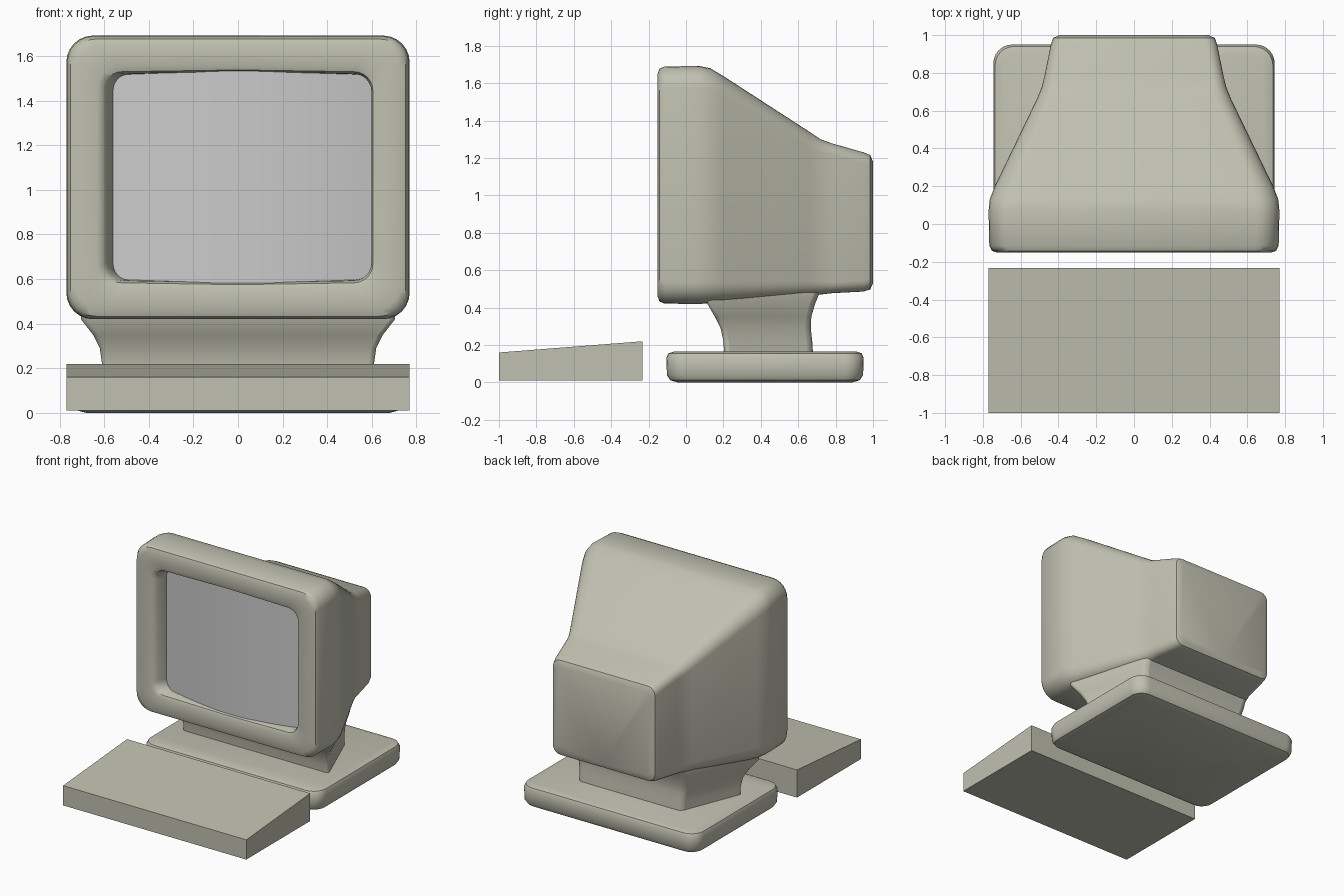
import bpy, bmesh
from math import cos, sin, pi, radians

if "Cube" in bpy.data.objects:
    bpy.data.objects.remove(bpy.data.objects["Cube"])

shell = bpy.data.materials.new("shell")
shell.diffuse_color = (0.53, 0.53, 0.44, 1)
shell.use_nodes = True
shell.node_tree.nodes["Principled BSDF"].inputs["Base Color"].default_value = shell.diffuse_color


def finish(name, bm, mat=shell, smooth=True):
    bmesh.ops.recalc_face_normals(bm, faces=bm.faces)
    me = bpy.data.meshes.new(name)
    bm.to_mesh(me)
    bm.free()
    ob = bpy.data.objects.new(name, me)
    bpy.context.collection.objects.link(ob)
    if mat:
        me.materials.append(mat)
    if smooth:
        bpy.ops.object.select_all(action='DESELECT')
        ob.select_set(True)
        bpy.context.view_layer.objects.active = ob
        bpy.ops.object.shade_smooth_by_angle(angle=radians(40))
    return ob


def rounded_rect(cx, hw, lo, hi, r, bow=0.0, n=6):
    """Rounded rectangle with optionally bowed long sides."""
    pts = []
    corners = [(1, hi - r), (-1, hi - r), (-1, lo + r), (1, lo + r)]
    for i, (s, cv) in enumerate(corners):
        for k in range(n + 1):
            a = pi / 2 * (i + k / n)
            pts.append((cx + s * (hw - r) + r * cos(a), cv + r * sin(a)))
        if i == 0:
            pts.append((cx, hi + bow))
        if i == 2:
            pts.append((cx, lo - bow))
    return pts


def loft(rings, cap_start=False, cap_end=False):
    bm = bmesh.new()
    loops = [[bm.verts.new(p) for p in ring] for ring in rings]
    for a, b in zip(loops, loops[1:]):
        for i in range(len(a)):
            j = (i + 1) % len(a)
            bm.faces.new((a[i], a[j], b[j], b[i]))
    if cap_start:
        bm.faces.new(loops[0])
    if cap_end:
        bm.faces.new(loops[-1])
    return bm


# Monitor housing, from the screen recess over the bezel to the back
# (y, centre x, half width, bottom, top, corner radius, bow)
housing = [
    (0.00, .02, .580, .600, 1.515, .07, .012),
    (-.06, .02, .580, .598, 1.517, .07, .012),
    (-.12, .004, .594, .593, 1.521, .08, .01),
    (-.143, 0, .605, .583, 1.530, .085, .008),
    (-.152, 0, .630, .560, 1.555, .10, .004),
    (-.152, 0, .725, .460, 1.650, .11, 0),
    (-.142, 0, .752, .433, 1.677, .12, 0),
    (-.115, 0, .766, .421, 1.689, .12, 0),
    (0.07, 0, .770, .420, 1.692, .12, 0),
    (0.13, 0, .764, .422, 1.680, .12, 0),
    (0.20, 0, .737, .428, 1.638, .11, 0),
    (0.66, 0, .515, .463, 1.340, .08, 0),
    (0.72, 0, .490, .470, 1.300, .07, 0),
    (0.78, 0, .475, .477, 1.278, .06, 0),
    (0.95, 0, .440, .486, 1.230, .06, 0),
    (0.985, 0, .428, .497, 1.215, .06, 0),
    (1.00, 0, .395, .530, 1.180, .05, 0),
]
finish("monitor_housing", loft(
    [[(u, y, v) for u, v in rounded_rect(*s)] for y, *s in housing], cap_end=True))

# Bulging screen glass
bm = bmesh.new()
cols = []
for i in range(25):
    t = i / 12 - 1
    y = -.055 - .075 * (1 - t * t)
    cols.append([bm.verts.new((.02 + .59 * t, y, z)) for z in (.582, 1.533)])
for a, b in zip(cols, cols[1:]):
    bm.faces.new((a[0], b[0], b[1], a[1]))
finish("screen", bm, mat=None)

# Flared neck: (z, front y, front half width, back y, back half width)
neck = [
    (.14, .205, .620, .680, .43), (.22, .200, .620, .675, .43),
    (.29, .185, .630, .667, .44), (.35, .155, .660, .670, .45),
    (.42, .115, .715, .690, .465), (.48, .105, .715, .715, .465),
]
ob = finish("neck", loft(
    [[(-xf, yf, z), (xf, yf, z), (xb, yb, z), (-xb, yb, z)] for z, yf, xf, yb, xb in neck]))
bev = ob.modifiers.new("round_corners", 'BEVEL')
bev.width = .03
bev.segments = 3
bev.limit_method = 'ANGLE'
bev.angle_limit = radians(45)

# Rounded slab foot: (z, half width, front y, back y, corner radius)
foot = [
    (.000, .680, -.045, .890, .08), (.012, .725, -.085, .930, .09),
    (.040, .742, -.102, .947, .10), (.130, .745, -.105, .950, .10),
    (.155, .735, -.095, .940, .10), (.165, .705, -.065, .910, .09),
]
finish("foot", loft(
    [[(u, v, z) for u, v in rounded_rect(0, *s)] for z, *s in foot], True, True))

# Wedge keyboard block
side = [(-1, .01), (-.233, .01), (-.233, .22), (-1, .16)]
finish("keyboard", loft([[(x, y, z) for y, z in side] for x in (-.77, .77)], True, True),
       smooth=False)
